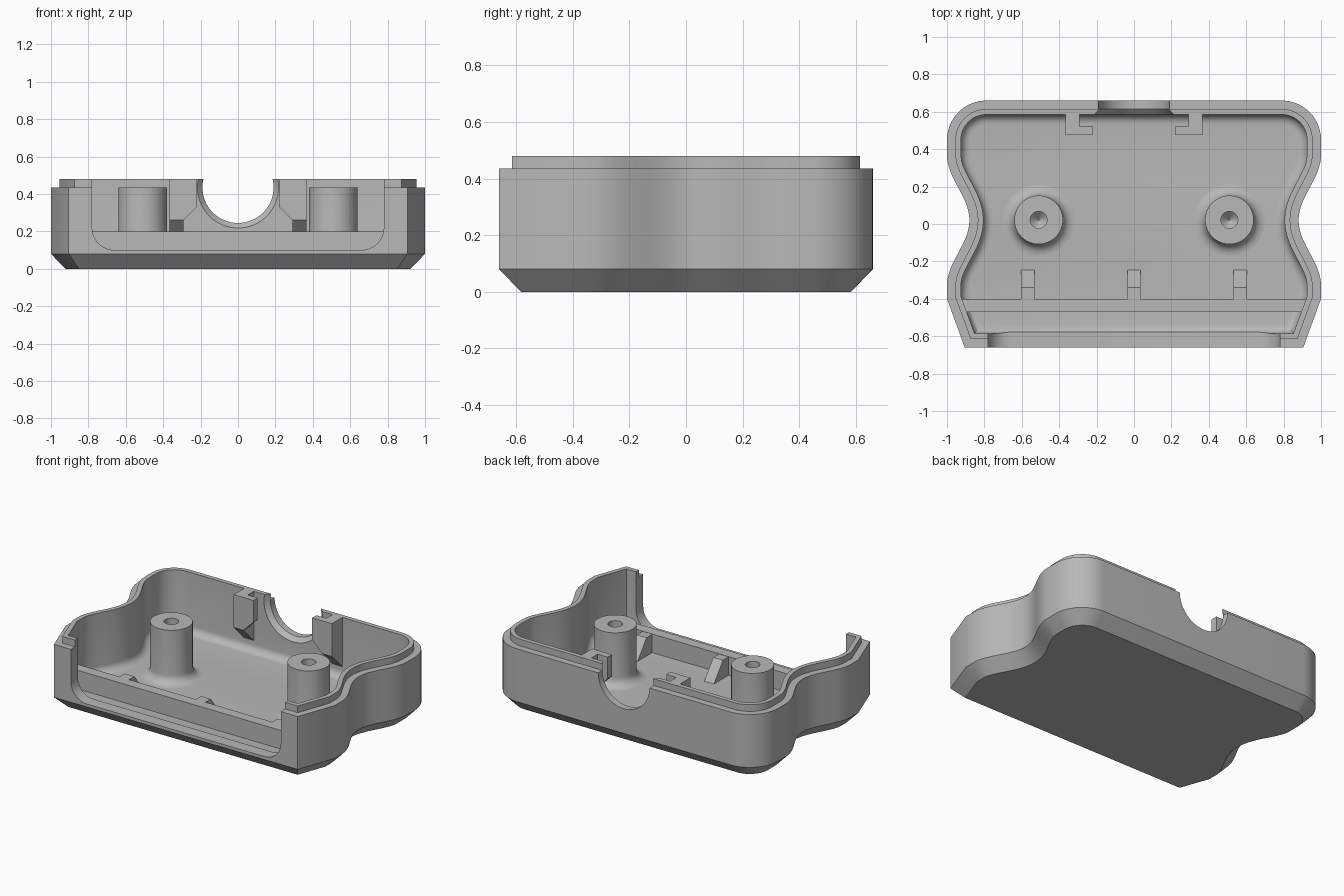
import bpy, bmesh, math
from mathutils import Vector

if "Cube" in bpy.data.objects:
    bpy.data.objects.remove(bpy.data.objects["Cube"])

FLOOR, WALL = 0.075, 0.075
grey = bpy.data.materials.new("light grey plastic")
grey.diffuse_color = (0.48, 0.48, 0.48, 1)
grey.use_nodes = True
grey.node_tree.nodes["Principled BSDF"].inputs["Base Color"].default_value = grey.diffuse_color


def finish(name, bm, smooth=True):
    bmesh.ops.recalc_face_normals(bm, faces=bm.faces)
    me = bpy.data.meshes.new(name)
    bm.to_mesh(me)
    bm.free()
    me.materials.append(grey)
    ob = bpy.data.objects.new(name, me)
    bpy.context.collection.objects.link(ob)
    bpy.ops.object.select_all(action='DESELECT')
    ob.select_set(True)
    bpy.context.view_layer.objects.active = ob
    if smooth:
        bpy.ops.object.shade_smooth_by_angle(angle=math.radians(30))
    return ob


def loft(name, rings):
    """Skin a list of equal-length point rings and cap both ends."""
    bm = bmesh.new()
    vs = [[bm.verts.new(p) for p in r] for r in rings]
    n = len(vs[0])
    for a, b in zip(vs, vs[1:]):
        for i in range(n):
            j = (i + 1) % n
            bm.faces.new((a[i], a[j], b[j], b[i]))
    bm.faces.new(vs[0])
    bm.faces.new(vs[-1])
    return finish(name, bm)


def prism(name, pts, axis, a, b):
    """Extrude a 2D profile along x (pts are y,z) or y (pts are x,z)."""
    place = (lambda p, t: (t, *p)) if axis == 'x' else (lambda p, t: (p[0], t, p[1]))
    return loft(name, [[place(p, t) for p in pts] for t in (a, b)])


def lathe(name, profile, place, n=48):
    return loft(name, [[place(r * math.cos(2 * math.pi * i / n), r * math.sin(2 * math.pi * i / n), h)
                        for i in range(n)] for r, h in profile])


def arc(cx, cy, r, a0, a1, n):
    return [(cx + r * math.cos(math.radians(a0 + (a1 - a0) * i / n)),
             cy + r * math.sin(math.radians(a0 + (a1 - a0) * i / n))) for i in range(n + 1)]


def inset(pts, d):
    """Mitred inward offset of a counter-clockwise outline."""
    out = []
    for i, p in enumerate(pts):
        p0, p, p1 = Vector(pts[i - 1]), Vector(p), Vector(pts[(i + 1) % len(pts)])
        e0, e1 = (p - p0).normalized(), (p1 - p).normalized()
        n0, n1 = Vector((-e0.y, e0.x)), Vector((-e1.y, e1.x))
        out.append(tuple(p + (n0 + n1) * d / (1 + n0.dot(n1))))
    return out


def cut(ob, cutter):
    m = ob.modifiers.new("cut", 'BOOLEAN')
    m.operation, m.solver, m.object = 'DIFFERENCE', 'EXACT', cutter
    bpy.context.view_layer.objects.active = ob
    bpy.ops.object.modifier_apply(modifier=m.name)
    bpy.data.objects.remove(cutter)


# Outline: angled front corners, curved waist, rounded back corners
right = [(0.905, -0.66), (1.0, -0.40)]
for i in range(1, 33):
    y = -0.33 + 0.70 * i / 32
    t = min(1, abs(y - 0.02) / 0.35)
    right.append((0.88 + 0.06 * (1 - math.cos(math.pi * t)), y))
right += arc(0.79, 0.45, 0.21, 0, 90, 14)
outline = right + [(-x, y) for x, y in reversed(right)]

# Tray shell: bevelled base, wall, stepped lip, filleted cavity
FIL = 0.05
steps = [(0.077, 0), (0, 0.08), (0, 0.435), (0.045, 0.435), (0.045, 0.48), (WALL, 0.48)]
steps += [(WALL + FIL * (1 - math.cos(a)), FLOOR + FIL * (1 - math.sin(a)))
          for a in (math.pi / 2 * k / 6 for k in range(7))]
shell = loft("tray_shell", [[(x, y, z) for x, y in inset(outline, d)] for d, z in steps])

# Front opening with rounded lower corners
R = 0.12
opening = arc(0.78 - R, 0.10 + R, R, -90, 0, 8) + [(0.78, 0.6), (-0.78, 0.6)] \
    + arc(-0.78 + R, 0.10 + R, R, 180, 270, 8)
cut(shell, prism("opening_cutter", opening, 'y', -0.75, -0.52))

# Round cable notch in the back wall, chamfered inside
cut(shell, lathe("notch_cutter", [(0.19, 0.75), (0.19, 0.615), (0.217, 0.586), (0.217, 0.55)],
                 lambda a, b, h: (a, h, 0.435 + b), 64))
bpy.context.view_layer.objects.active = shell
shell.select_set(True)
bpy.ops.object.shade_smooth_by_angle(angle=math.radians(30))

# Inner cross wall with three gussets
prism("cross_wall", [(-0.47, 0.06), (-0.40, 0.06), (-0.40, 0.20), (-0.47, 0.20)], 'x', -0.935, 0.935)
for x in (-0.567, 0, 0.567):
    prism("wall_gusset", [(-0.41, 0.06), (-0.245, 0.06), (-0.245, FLOOR), (-0.34, 0.198), (-0.41, 0.198)],
          'x', x - 0.036, x + 0.036)

for s in (-1, 1):
    # Screw posts with blind hole and filleted foot
    prof = [(0.004, 0.13), (0.045, 0.17), (0.045, 0.435), (0.13, 0.435)]
    prof += [(0.13 + 0.06 * (1 - math.cos(a)), FLOOR + 0.06 * (1 - math.sin(a)))
             for a in (math.pi / 2 * k / 6 for k in range(7))]
    prof.append((0.19, FLOOR - 0.01))
    lathe("screw_post", prof, lambda a, b, h: (s * 0.51 + a, 0.022 + b, h))
    # L-shaped guide brackets beside the notch
    prism("bracket_stem", [(0.475, 0.26), (0.60, 0.135), (0.60, 0.48), (0.475, 0.48)],
          'x', s * 0.292, s * 0.365)
    prism("bracket_foot", [(s * 0.30, 0.26), (s * 0.292, 0.26), (s * 0.218, 0.334),
                           (s * 0.218, 0.48), (s * 0.30, 0.48)], 'y', 0.475, 0.52)
